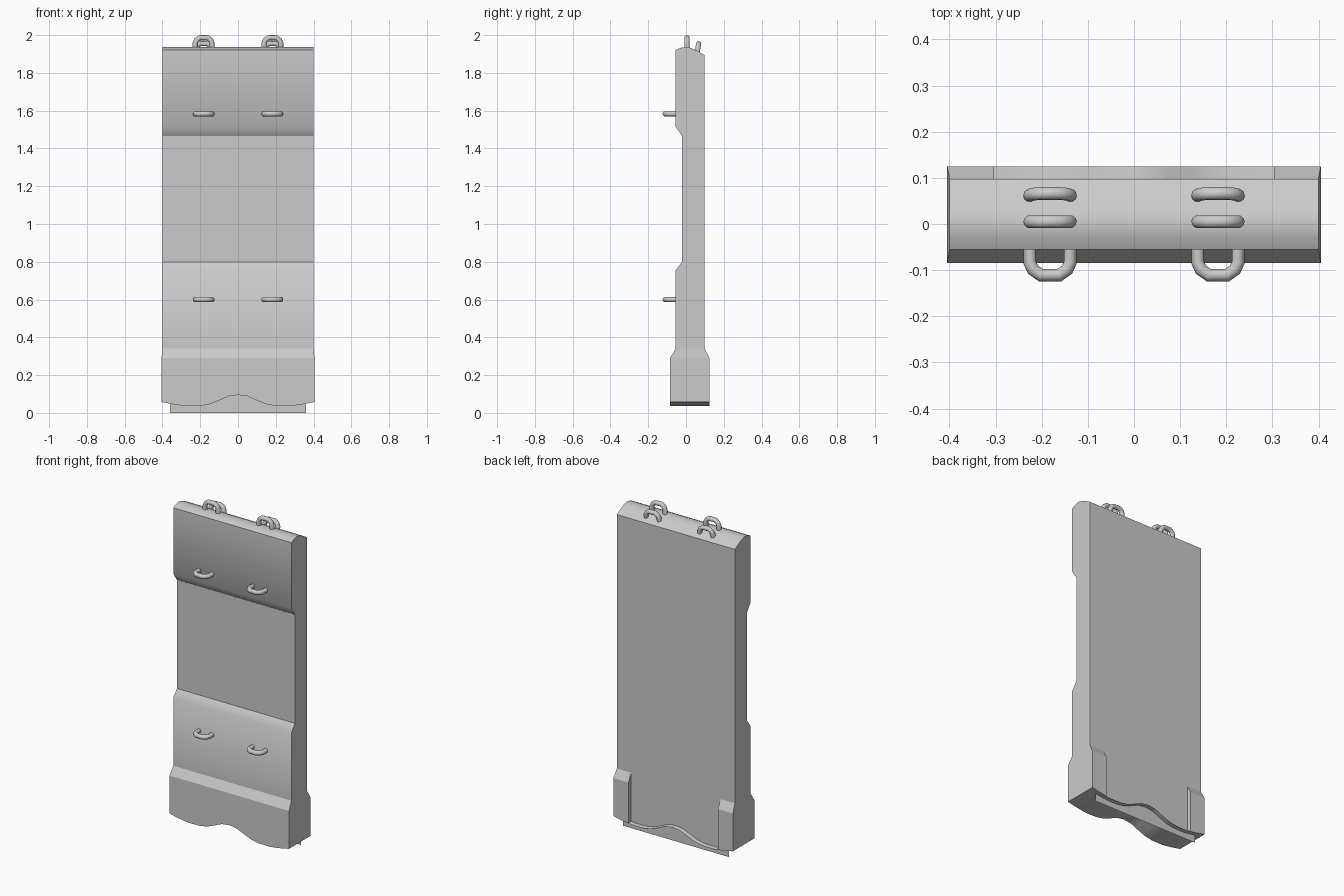
import bpy, bmesh, math
from mathutils import Vector

if "Cube" in bpy.data.objects:
    bpy.data.objects.remove(bpy.data.objects["Cube"])

FRONT, BACK, FOOT_BACK, HALF_W = -0.055, 0.098, 0.125, 0.4


def wave(x):
    """Height of the wavy underside."""
    pts = [(0, .095), (.05, .088), (.1, .066), (.15, .046), (.2, .037),
           (.27, .036), (.33, .042), (.4, .058)]
    a = abs(x)
    for (x0, z0), (x1, z1) in zip(pts, pts[1:]):
        if a <= x1:
            return z0 + (z1 - z0) * (a - x0) / (x1 - x0)
    return pts[-1][1]


def new_object(name, bm):
    mesh = bpy.data.meshes.new(name)
    bm.to_mesh(mesh)
    bm.free()
    obj = bpy.data.objects.new(name, mesh)
    bpy.context.collection.objects.link(obj)
    return obj


# Slab: side profile lofted along x, with thicker feet at both ends
def section(x, foot):
    w = wave(x)
    low = FOOT_BACK if foot else BACK
    levels = [(w, -.085, FOOT_BACK), (w + .003, -.085, low), (.29, -.085, low),
              (.34, FRONT, BACK), (.755, FRONT, BACK), (.80, -.02, BACK),
              (1.465, -.02, BACK), (1.515, FRONT, BACK), (1.895, FRONT, BACK)]
    top = [(FRONT, 1.92), (-.03, 1.932), (0, 1.938), (.025, 1.932), (.055, 1.92)]
    ring = [(f, z) for z, f, b in levels] + top
    ring += [(b, z) for z, f, b in reversed(levels)]
    return [Vector((x * (1.0125 if z < .3 and abs(x) > .39 else 1), y, z)) for y, z in ring]


inner = [-.303, -.27, -.235] + [i * .025 for i in range(-8, 9)] + [.235, .27, .303]
stations = [(-HALF_W, True), (-.35, True), (-.303, True)]
stations += [(x, False) for x in inner]
stations += [(.303, True), (.35, True), (HALF_W, True)]

bm = bmesh.new()
rings = [[bm.verts.new(p) for p in section(x, foot)] for x, foot in stations]
n = len(rings[0])
for r0, r1 in zip(rings, rings[1:]):
    for i in range(n):
        j = (i + 1) % n
        bm.faces.new((r0[i], r0[j], r1[j], r1[i]))
for r in (rings[0], rings[-1]):
    for i in range(8):
        bm.faces.new((r[i], r[i + 1], r[n - 2 - i], r[n - 1 - i]))
    bm.faces.new(r[8:n - 8])
bmesh.ops.remove_doubles(bm, verts=bm.verts[:], dist=1e-4)
bmesh.ops.recalc_face_normals(bm, faces=bm.faces[:])
for f in bm.faces:
    f.smooth = True
crease_heights = (.29, .34, .80, 1.465)
for e in bm.edges:
    on_crease = any(all(abs(v.co.z - h) < 1e-3 for v in e.verts) for h in crease_heights)
    e.smooth = not on_crease and e.calc_face_angle(3.0) < math.radians(50)
new_object("slab", bm)

# Thin tongue plate hanging below the wavy underside
bm = bmesh.new()
bm.faces.new([bm.verts.new((x, BACK - .001, z))
              for x, z in ((.36, 0), (-.36, 0), (-.36, .11), (.36, .11))])
new_object("tongue_plate", bm)


# Lifting loops: bent round bars
def lifting_loop(name, base, out, depth):
    out = Vector(out).normalized()
    path = [(-.044, -.03), (-.044, depth - .028), (-.037, depth - .012), (-.02, depth)]
    path += [(-u, v) for u, v in reversed(path)]
    curve = bpy.data.curves.new(name, 'CURVE')
    curve.dimensions = '3D'
    curve.bevel_depth = .014
    curve.bevel_resolution = 3
    curve.use_fill_caps = True
    spline = curve.splines.new('POLY')
    spline.points.add(len(path) - 1)
    for p, (u, v) in zip(spline.points, path):
        p.co = (*(Vector(base) + Vector((u, 0, 0)) + out * v), 1)
    obj = bpy.data.objects.new(name, curve)
    bpy.context.collection.objects.link(obj)
    bpy.ops.object.select_all(action='DESELECT')
    obj.select_set(True)
    bpy.context.view_layer.objects.active = obj
    bpy.ops.object.convert(target='MESH')
    bpy.ops.object.shade_smooth_by_angle(angle=math.radians(50))


for side, x in (("left", -.182), ("right", .182)):
    lifting_loop(f"upper_front_loop_{side}", (x, FRONT, 1.583), (0, -1, 0), .056)
    lifting_loop(f"lower_front_loop_{side}", (x, FRONT, .60), (0, -1, 0), .056)
    lifting_loop(f"top_loop_{side}", (x, .005, 1.938), (0, 0, 1), .048)
    lifting_loop(f"rear_top_loop_{side}", (x, .061, 1.915), (0, .13, 1), .04)
